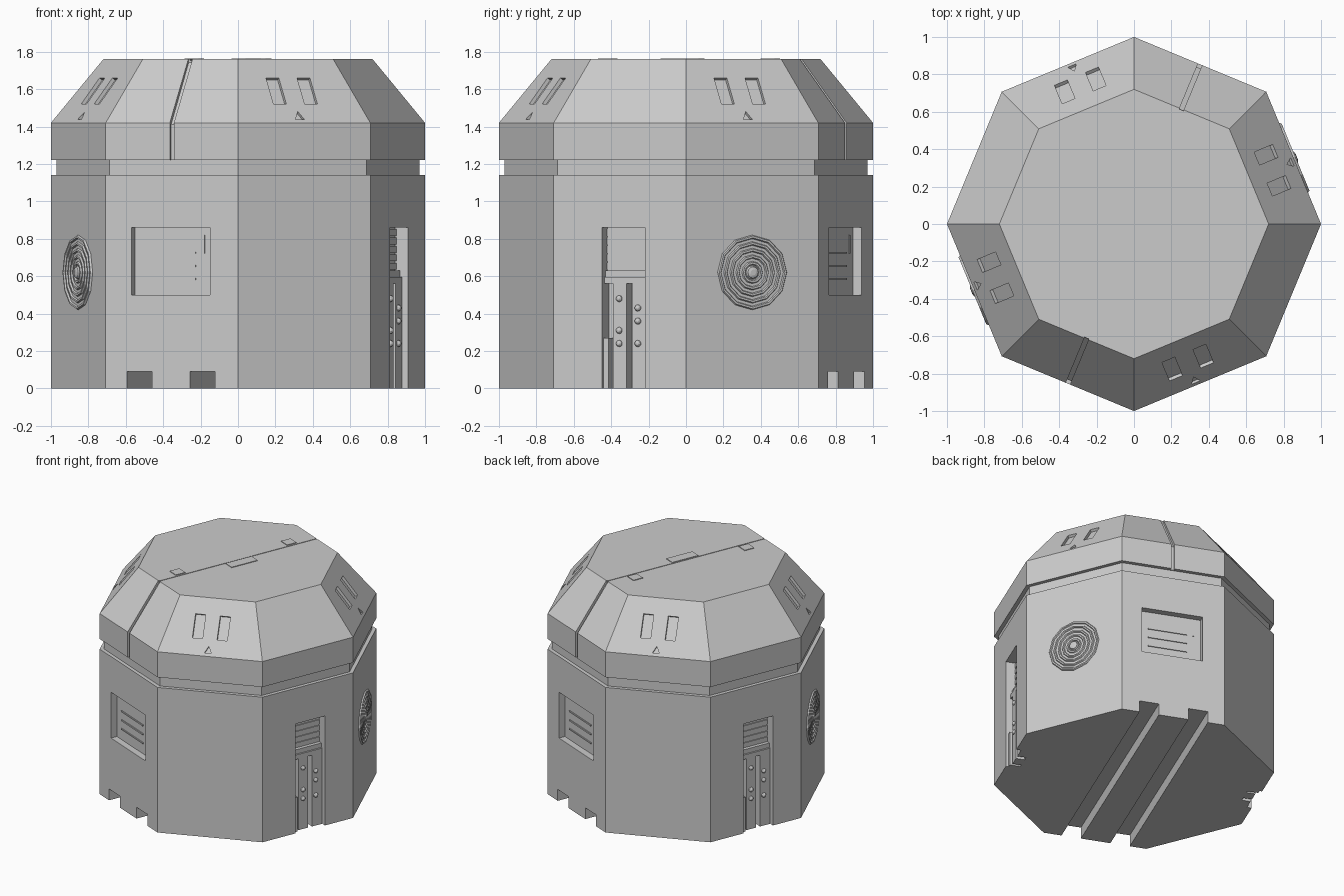
import bpy, bmesh
from math import radians, cos, sin, pi, atan2
from mathutils import Matrix, Vector

if "Cube" in bpy.data.objects:
    bpy.data.objects.remove(bpy.data.objects["Cube"])

AP = cos(pi / 8)          # centre-to-wall distance of the unit octagon


def wall(deg):
    """Axes of a wall: x along the wall, y up, z outward."""
    a = radians(deg)
    return Matrix(((-sin(a), 0, cos(a), 0), (cos(a), 0, sin(a), 0),
                   (0, 1, 0, 0), (0, 0, 0, 1)))


def slope(deg):
    """Axes of a sloping roof panel, origin in its middle."""
    return (wall(deg) @ Matrix.Translation((0, 1.59, AP * 0.86))
            @ Matrix.Rotation(-atan2(AP * 0.28, 0.34), 4, 'X'))


def prism(bm, m, pts, w0, w1):
    lo = [bm.verts.new(m @ Vector((u, v, w0))) for u, v in pts]
    hi = [bm.verts.new(m @ Vector((u, v, w1))) for u, v in pts]
    n = len(pts)
    bm.faces.new(lo[::-1])
    bm.faces.new(hi)
    for i in range(n):
        j = (i + 1) % n
        bm.faces.new((lo[i], lo[j], hi[j], hi[i]))


def box(bm, m, u0, u1, v0, v1, w0, w1):
    prism(bm, m, [(u0, v0), (u1, v0), (u1, v1), (u0, v1)], w0, w1)


def lathe(bm, profile, n, m=Matrix()):
    rings = [[bm.verts.new(m @ Vector((r * cos(2 * pi * i / n), r * sin(2 * pi * i / n), z)))
              for i in range(n)] for r, z in profile]
    for a, b in zip(rings, rings[1:]):
        for i in range(n):
            j = (i + 1) % n
            bm.faces.new((a[i], a[j], b[j], b[i]))
    bm.faces.new(rings[0][::-1])
    bm.faces.new(rings[-1])


def finish(name, bm):
    bmesh.ops.recalc_face_normals(bm, faces=bm.faces[:])
    me = bpy.data.meshes.new(name)
    bm.to_mesh(me)
    bm.free()
    ob = bpy.data.objects.new(name, me)
    bpy.context.collection.objects.link(ob)
    return ob


def cut(ob, bm):
    cutter = finish("cutter", bm)
    cutter.hide_render = True
    mod = ob.modifiers.new("cut", 'BOOLEAN')
    mod.operation, mod.solver, mod.object = 'DIFFERENCE', 'EXACT', cutter
    bpy.context.view_layer.update()
    me = bpy.data.meshes.new_from_object(
        ob.evaluated_get(bpy.context.evaluated_depsgraph_get()))
    ob.modifiers.clear()
    ob.data = me
    bpy.data.objects.remove(cutter)


# octagonal body with recessed neck
bm = bmesh.new()
lathe(bm, [(1, 0), (1, 1.14), (0.97, 1.14), (0.97, 1.22)], 8)
body = finish("body", bm)

# bottom channels running right through, window and door recesses
bm = bmesh.new()
for u0, u1 in ((-0.26, -0.115), (0.105, 0.25)):
    box(bm, wall(-112.5), u0, u1, -0.1, 0.09, -1.1, 1.1)
for a in (-112.5, 67.5):
    box(bm, wall(a), -0.233, 0.222, 0.5, 0.86, AP - 0.05, 1.1)
for a in (-22.5, 157.5):
    box(bm, wall(a), -0.104, 0.145, -0.1, 0.86, AP - 0.1, 1.1)
cut(body, bm)

# chamfered lid with seam and vents
bm = bmesh.new()
lathe(bm, [(1, 1.22), (1, 1.42), (0.72, 1.76)], 8)
lid = finish("lid", bm)

bm = bmesh.new()
half = [(1.1, 1.1), (AP - 0.02, 1.1), (AP - 0.02, 1.412), (0.66, 1.742), (0.66, 1.8)]
seam = half + [(-s, z) for s, z in reversed(half)] + [(-1.1, 1.9), (1.1, 1.9)]
prism(bm, wall(-22.5), seam, -0.012, 0.012)
for a in (-67.5, 22.5, 112.5, 202.5):
    for u in (-0.108, 0.072):
        box(bm, slope(a), u - 0.037, u + 0.037, -0.088, 0.088, -0.02, 0.1)
    prism(bm, slope(a), [(-0.043, -0.19), (0.007, -0.19), (-0.018, -0.138)], -0.015, 0.1)
cut(lid, bm)
bm = bmesh.new()
box(bm, wall(-22.5), -0.7, 0.7, 1.752, 1.8, -0.003, 0.003)
cut(lid, bm)

# locking plates beside the top seam
bm = bmesh.new()
for s, u, ls in ((0, 0.048, 0.22), (0.465, -0.056, 0.08), (-0.475, -0.056, 0.08)):
    box(bm, wall(-22.5), s - ls / 2, s + ls / 2, 1.75, 1.765, u - 0.04, u + 0.04)
finish("lid_locking_plates", bm)

for side, turn in (("front", 0), ("back", 180)):
    # window panel strips
    m = wall(-112.5 + turn)
    bm = bmesh.new()
    for z in (0.58, 0.65, 0.72):
        box(bm, m, -0.17, 0.12, z, z + 0.01, AP - 0.06, AP - 0.043)
    box(bm, m, 0.16, 0.17, 0.72, 0.82, AP - 0.06, AP - 0.043)
    finish(side + "_window_strips", bm)

    # door: slatted panel, lintel, two posts, rivets
    m = wall(-22.5 + turn)
    bm = bmesh.new()
    box(bm, m, -0.104, 0.145, 0.6, 0.86, AP - 0.11, AP - 0.075)
    for i in range(5):
        z = 0.635 + i * 0.045
        box(bm, m, -0.104, 0.145, z, z + 0.036, AP - 0.08, AP - 0.068)
    finish(side + "_door_slats", bm)
    bm = bmesh.new()
    box(bm, m, -0.104, 0.145, 0.56, 0.595, AP - 0.11, AP - 0.035)
    box(bm, m, -0.104, 0.145, 0.595, 0.63, AP - 0.11, AP - 0.047)
    finish(side + "_door_lintel", bm)
    bm = bmesh.new()
    box(bm, m, -0.104, -0.075, 0, 0.27, AP - 0.11, AP - 0.02)
    for u0, u1 in ((-0.055, 0.025), (0.058, 0.145)):
        box(bm, m, u0, u1, 0, 0.56, AP - 0.11, AP - 0.035)
    finish(side + "_door_posts", bm)
    bm = bmesh.new()
    for u, zs in ((-0.018, (0.24, 0.31, 0.48)), (0.09, (0.24, 0.36, 0.43))):
        for z in zs:
            bmesh.ops.create_uvsphere(bm, u_segments=10, v_segments=6, radius=0.018,
                                      matrix=m @ Matrix.Translation((u, z, AP - 0.035)))
    finish(side + "_door_rivets", bm)

    # round grille of concentric twelve-sided rings
    m = wall(22.5 + turn) @ Matrix.Translation((0, 0.62, AP))
    prof = [(0.2, -0.01)]
    for r in (0.2, 0.165, 0.13, 0.095, 0.06):
        prof += [(r, 0.002), (r - 0.005, 0.011), (r - 0.015, 0.011), (r - 0.02, 0.002)]
    prof += [(0.036, 0.002), (0.03, 0.014), (0.015, 0.018)]
    bm = bmesh.new()
    lathe(bm, prof, 12, m)
    finish(side + "_round_grille", bm)
